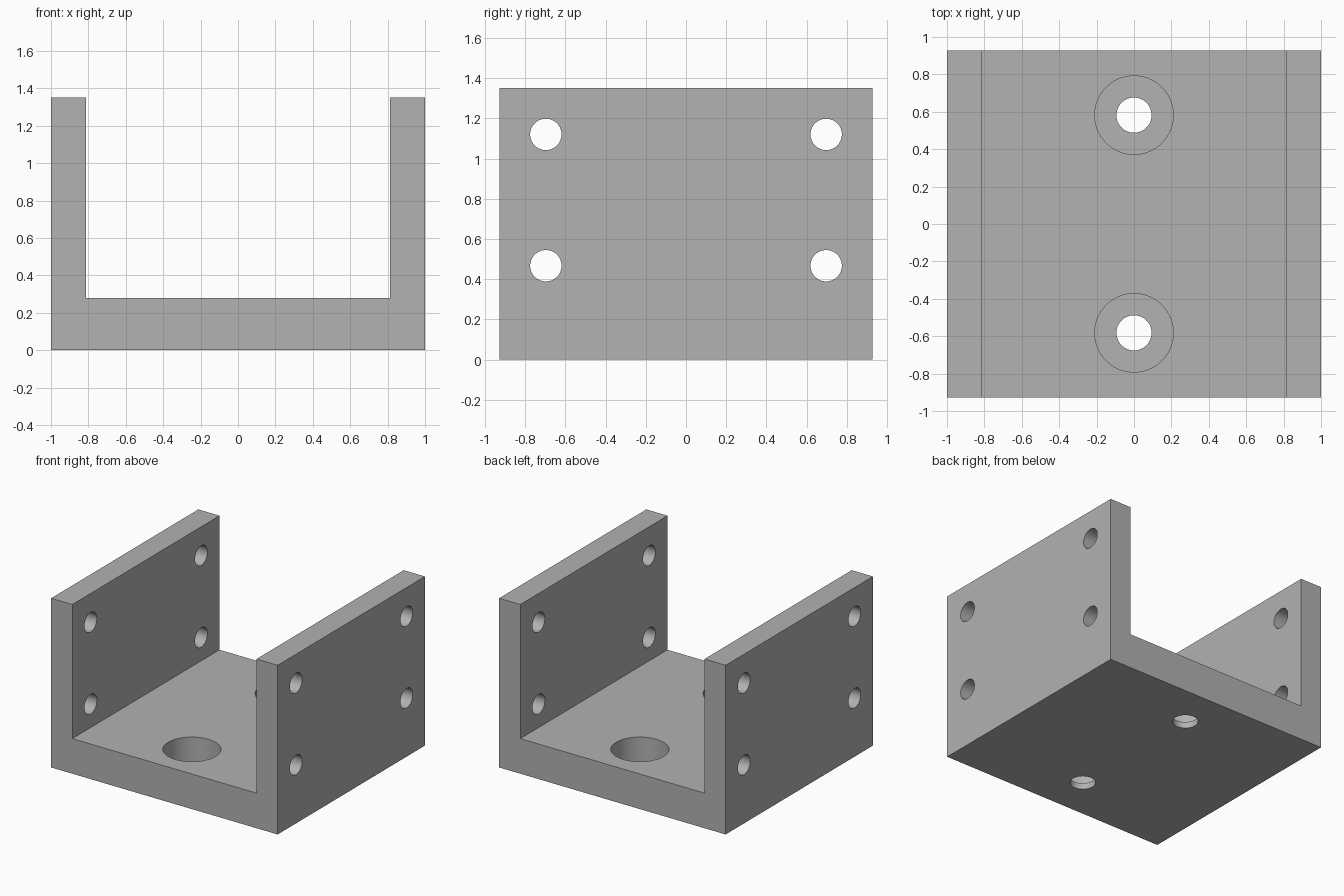
import bpy
import bmesh
import math
from mathutils import Matrix, Vector

cube = bpy.data.objects.get("Cube")
if cube:
    bpy.data.objects.remove(cube, do_unlink=True)

HALF_X, HALF_Y, HEIGHT = 1.0, 0.928, 1.35
INNER_X, FLOOR = 0.813, 0.28
LEDGE = 0.05

grey = bpy.data.materials.new("plain_grey")
grey.use_nodes = True
colour = (0.445, 0.445, 0.445, 1)
grey.diffuse_color = colour
grey.node_tree.nodes["Principled BSDF"].inputs["Base Color"].default_value = colour


def add_object(name, bm):
    mesh = bpy.data.meshes.new(name)
    bmesh.ops.recalc_face_normals(bm, faces=bm.faces)
    bm.to_mesh(mesh)
    bm.free()
    mesh.materials.append(grey)
    obj = bpy.data.objects.new(name, mesh)
    bpy.context.collection.objects.link(obj)
    return obj


def drill(target, centre, radius, depth, axis):
    """Cut a round hole along the given axis."""
    bm = bmesh.new()
    turn = Vector((0, 0, 1)).rotation_difference(Vector(axis)).to_matrix().to_4x4()
    bmesh.ops.create_cone(bm, cap_ends=True, segments=64, radius1=radius, radius2=radius,
                          depth=depth, matrix=Matrix.Translation(centre) @ turn)
    cutter = add_object("hole_cutter", bm)
    cutter.hide_render = True
    mod = target.modifiers.new("hole", 'BOOLEAN')
    mod.operation = 'DIFFERENCE'
    mod.solver = 'EXACT'
    mod.object = cutter
    bpy.context.view_layer.objects.active = target
    bpy.ops.object.modifier_apply(modifier=mod.name)
    bpy.data.objects.remove(cutter, do_unlink=True)


# U-shaped channel extruded from front to back
half = [(HALF_X, 0), (HALF_X, HEIGHT), (INNER_X, HEIGHT), (INNER_X, FLOOR)]
profile = half + [(-x, z) for x, z in reversed(half)]
bm = bmesh.new()
face = bm.faces.new([bm.verts.new((x, -HALF_Y, z)) for x, z in profile])
extruded = bmesh.ops.extrude_face_region(bm, geom=[face])
bmesh.ops.translate(bm, vec=(0, 2 * HALF_Y, 0),
                    verts=[v for v in extruded["geom"] if isinstance(v, bmesh.types.BMVert)])
bracket = add_object("channel_bracket", bm)

for side in (-1, 1):
    # Counterbored screw holes in the base
    y = side * 0.582
    drill(bracket, (0, y, 0), 0.094, 1.0, (0, 0, 1))
    drill(bracket, (0, y, LEDGE + 0.25), 0.21, 0.5, (0, 0, 1))
    # Mounting holes through each side wall
    for wall in (-1, 1):
        for z in (0.467, 1.12):
            drill(bracket, (wall * 0.9, side * 0.697, z), 0.078, 0.4, (1, 0, 0))

bpy.ops.object.select_all(action='DESELECT')
bracket.select_set(True)
bpy.context.view_layer.objects.active = bracket
bpy.ops.object.shade_smooth_by_angle(angle=math.radians(30))
